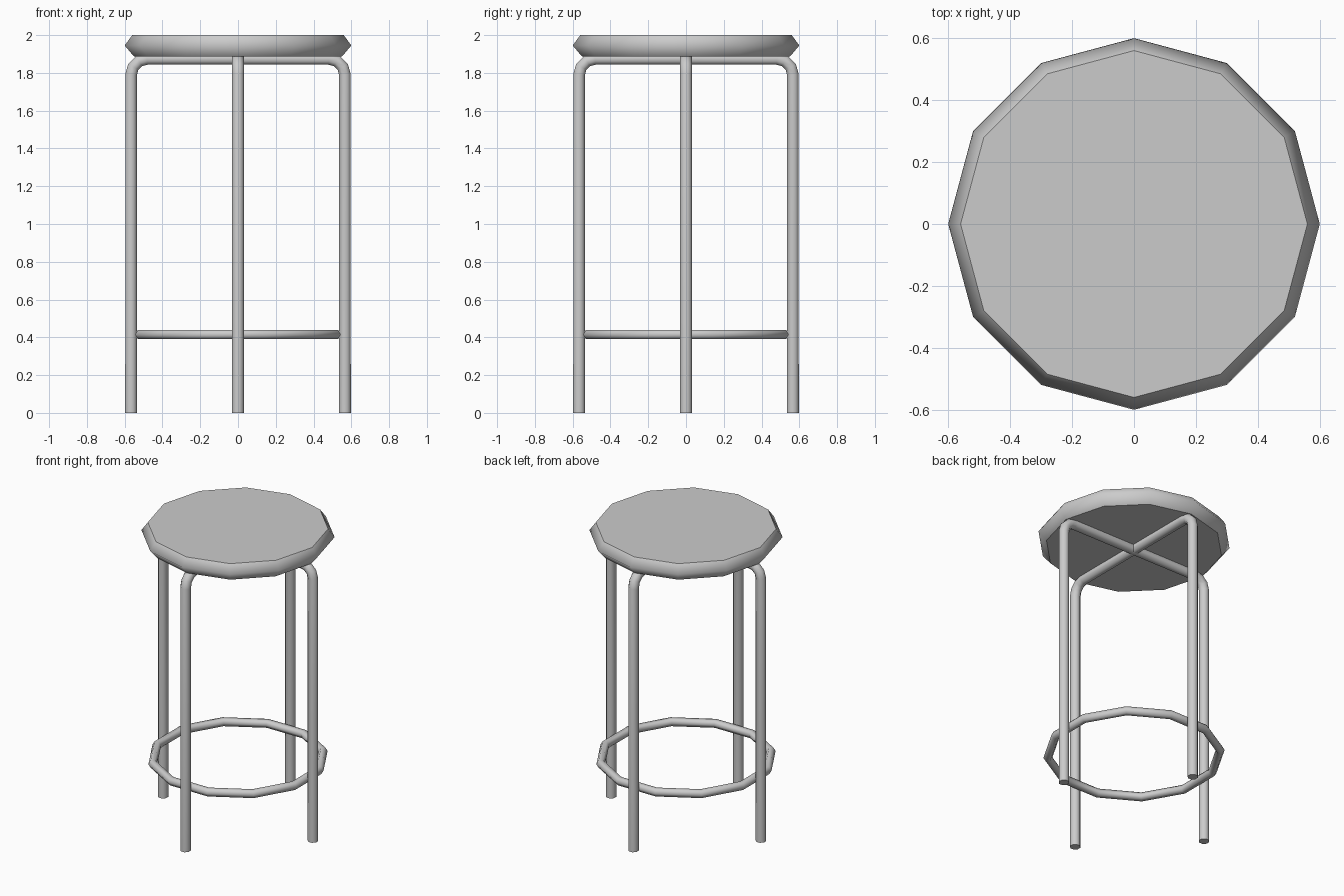
import bpy, bmesh, math
from mathutils import Vector

if "Cube" in bpy.data.objects:
    bpy.data.objects.remove(bpy.data.objects["Cube"])


def make_object(name, bm, angle=None):
    bmesh.ops.recalc_face_normals(bm, faces=bm.faces[:])
    mesh = bpy.data.meshes.new(name)
    bm.to_mesh(mesh)
    bm.free()
    obj = bpy.data.objects.new(name, mesh)
    bpy.context.collection.objects.link(obj)
    return obj


def bridge(bm, a, b):
    n = len(a)
    for i in range(n):
        f = bm.faces.new((a[i], a[(i + 1) % n], b[(i + 1) % n], b[i]))
        f.smooth = True


def circle(bm, radius, z, sides, offset=0.0):
    return [bm.verts.new((radius * math.cos(offset + math.tau * i / sides),
                          radius * math.sin(offset + math.tau * i / sides), z))
            for i in range(sides)]


# Seat: twelve-sided cushion with a bevelled rim and flat caps
bm = bmesh.new()
rings = [circle(bm, r, z, 12) for r, z in ((0.55, 1.886), (0.60, 1.945), (0.56, 2.0))]
for a, b in zip(rings, rings[1:]):
    bridge(bm, a, b)
bm.faces.new(rings[0])
bm.faces.new(rings[-1])
make_object("seat", bm)


# Leg frames: bent tubes in the xz plane, one turned a quarter round
def leg_frame(name, turn, tube=0.0335, sides=8):
    reach, bend, top = 0.566, 0.084, 1.874
    half = [(reach, 0.0)]
    for k in range(4):
        t = math.radians(30 * k)
        half.append((reach - bend + bend * math.cos(t), top - bend + bend * math.sin(t)))
    path = [Vector((x, 0, z)) for x, z in half]
    path += [Vector((-p.x, 0, p.z)) for p in reversed(path)]
    bm = bmesh.new()
    loops = []
    for i, p in enumerate(path):
        d0 = (p - path[max(i - 1, 0)]).normalized()
        d1 = (path[min(i + 1, len(path) - 1)] - p).normalized()
        tangent = (d0 + d1).normalized()
        side = Vector((0, 1, 0))
        normal = tangent.cross(side)
        angles = [math.tau * (j + 0.5) / sides for j in range(sides)]
        loops.append([bm.verts.new(p + tube * (normal * math.cos(t) + side * math.sin(t)))
                      for t in angles])
    for a, b in zip(loops, loops[1:]):
        bridge(bm, a, b)
    bm.faces.new(loops[0])
    bm.faces.new(loops[-1])
    make_object(name, bm).rotation_euler.z = turn


leg_frame("side_leg_frame", 0.0)
leg_frame("front_back_leg_frame", math.pi / 2)

# Foot ring: twelve straight lengths of six-sided tube, flats against the legs
bm = bmesh.new()
loops = []
for j in range(6):
    t = math.tau * j / 6
    loops.append(circle(bm, 0.535 + 0.028 * math.cos(t), 0.415 + 0.028 * math.sin(t),
                        12, math.radians(15)))
for j in range(6):
    bridge(bm, loops[j], loops[(j + 1) % 6])
make_object("foot_ring", bm)
